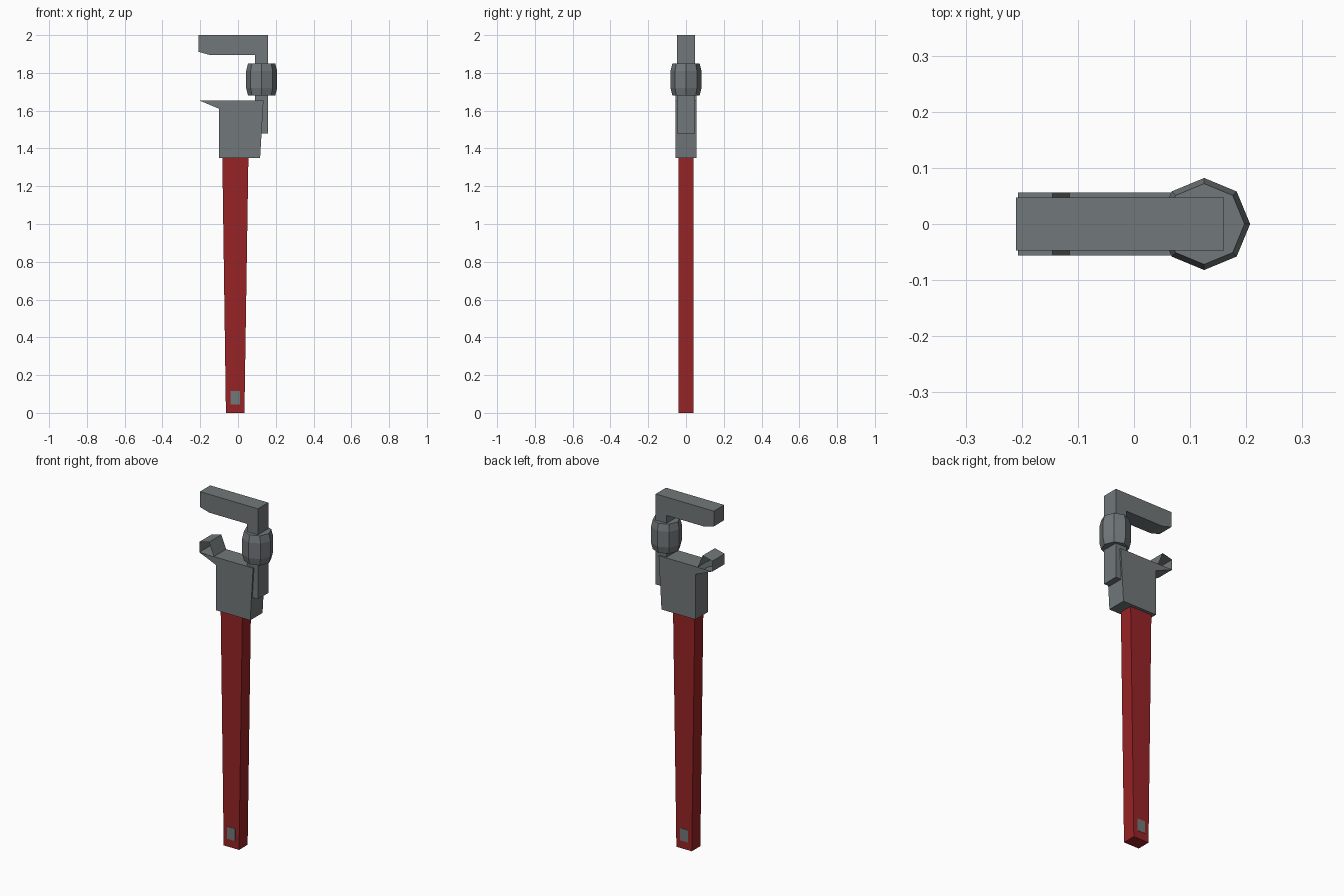
import bpy, bmesh, math

if "Cube" in bpy.data.objects:
    bpy.data.objects.remove(bpy.data.objects["Cube"])


def material(name, rgb):
    m = bpy.data.materials.new(name)
    m.diffuse_color = (*rgb, 1)
    m.use_nodes = True
    m.node_tree.nodes["Principled BSDF"].inputs["Base Color"].default_value = m.diffuse_color
    return m


GREY = material("steel grey", (0.165, 0.185, 0.192))
RED = material("handle red", (0.31, 0.017, 0.019))


def finish(name, bm, mat):
    me = bpy.data.meshes.new(name)
    bm.to_mesh(me)
    bm.free()
    me.materials.append(mat)
    ob = bpy.data.objects.new(name, me)
    bpy.context.collection.objects.link(ob)
    return ob


def prism(name, profile, half, mat, cap=None):
    """Extrude a counter-clockwise (x, z) profile across y; cap lists the points of the side faces."""
    bm = bmesh.new()
    front = [bm.verts.new((x, -half, z)) for x, z in profile]
    back = [bm.verts.new((x, half, z)) for x, z in profile]
    n = len(profile)
    cap = cap or range(n)
    bm.faces.new([front[i] for i in cap])
    bm.faces.new([back[i] for i in reversed(list(cap))])
    for i in range(n):
        j = (i + 1) % n
        bm.faces.new((front[j], front[i], back[i], back[j]))
    return finish(name, bm, mat)


# Tapered handle with a grey hanging slot on both sides
prism("handle", [(-0.064, 0), (0.034, 0), (0.055, 1.35), (-0.083, 1.35)], 0.039, RED)
for side, y in (("front", -0.039), ("back", 0.039)):
    slot = prism("hanging_slot_" + side,
                 [(-0.04, 0.045), (0.01, 0.045), (0.01, 0.115), (-0.04, 0.115)], 0.002, GREY)
    slot.location.y = y

# Fixed lower jaw; its raised lip is open at the sides
prism("lower_jaw",
      [(-0.10, 1.35), (0.117, 1.35), (0.135, 1.655), (-0.115, 1.655),
       (-0.145, 1.73), (-0.207, 1.715), (-0.207, 1.655), (-0.10, 1.61)],
      0.056, GREY, cap=[0, 1, 2, 3, 6, 7])

# Sliding hook-shaped upper jaw
prism("upper_jaw",
      [(-0.21, 1.912), (-0.15, 1.895), (0.09, 1.895), (0.09, 1.48),
       (0.16, 1.48), (0.16, 2.0), (-0.21, 2.0)], 0.047, GREY)

# Eight-sided barrel adjusting nut
bm = bmesh.new()
rings = []
for z, r in ((1.68, 0.072), (1.72, 0.082), (1.81, 0.082), (1.85, 0.072)):
    rings.append([bm.verts.new((0.125 + r * math.cos(k * math.pi / 4),
                                r * math.sin(k * math.pi / 4), z)) for k in range(8)])
for a, b in zip(rings, rings[1:]):
    for k in range(8):
        j = (k + 1) % 8
        bm.faces.new((a[k], a[j], b[j], b[k]))
bm.faces.new(rings[0][::-1])
bm.faces.new(rings[-1])
finish("adjusting_nut", bm, GREY)
